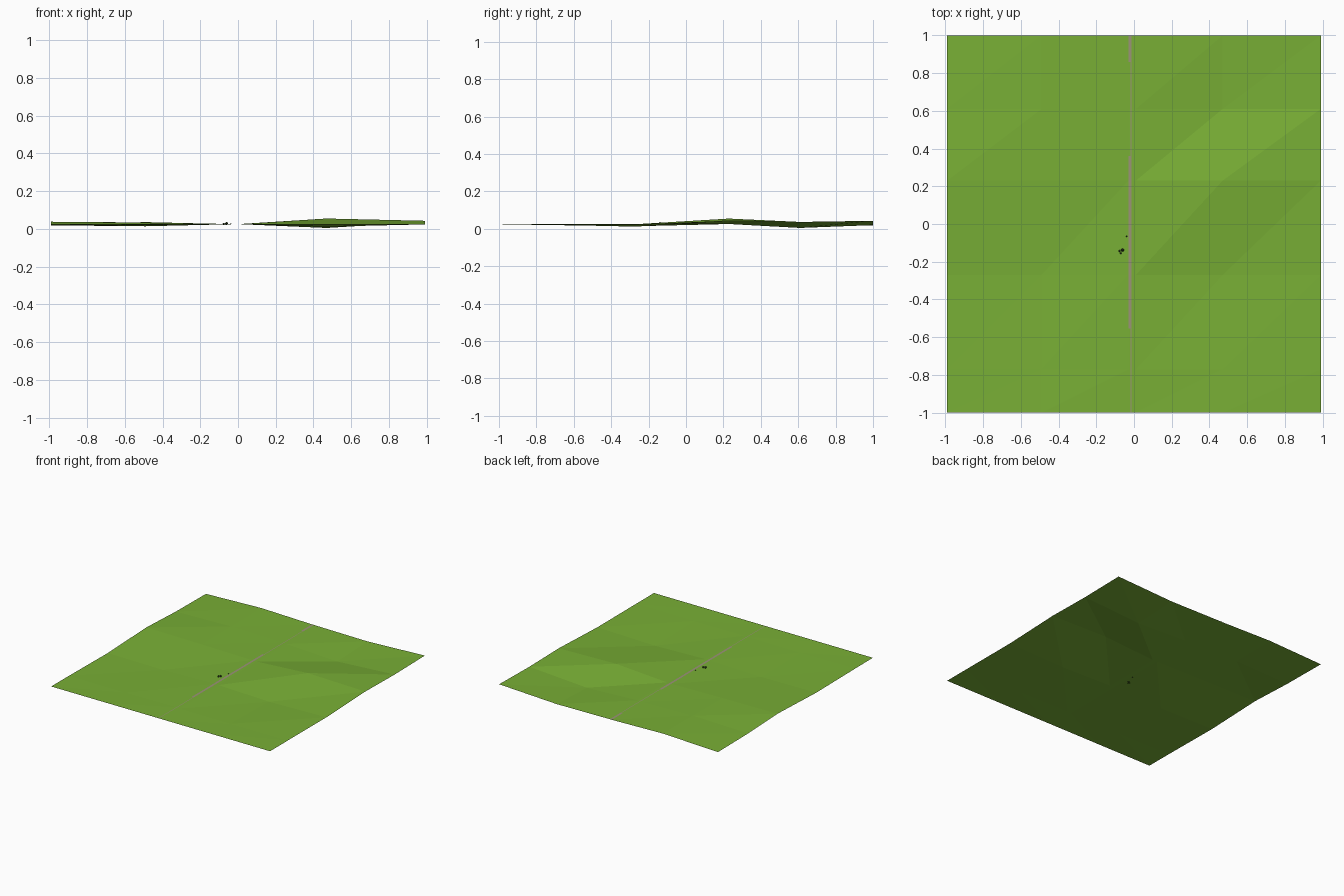
import bpy, bmesh

if "Cube" in bpy.data.objects:
    bpy.data.objects.remove(bpy.data.objects["Cube"])

def material(name, rgb):
    m = bpy.data.materials.new(name)
    m.diffuse_color = (*rgb, 1)
    m.use_nodes = True
    m.node_tree.nodes["Principled BSDF"].inputs["Base Color"].default_value = m.diffuse_color
    return m

GRASS = material("grass green", (0.19, 0.43, 0.036))
ROAD = material("road tan", (0.33, 0.29, 0.19))
DARK = material("dark green", (0.03, 0.06, 0.015))

def add_object(name, bm, mat):
    me = bpy.data.meshes.new(name)
    bm.to_mesh(me)
    bm.free()
    me.materials.append(mat)
    ob = bpy.data.objects.new(name, me)
    bpy.context.collection.objects.link(ob)
    return ob

# Rolling low-poly ground: coarse height grid, rows run front to back
XS = [-0.99, -0.49, -0.03, 0.01, 0.47, 0.99]
YS = [-1.0, -0.77, -0.27, 0.23, 0.61, 1.0]
HEIGHTS = [
    [25, 25, 25, 25, 25, 25],
    [24, 21, 25, 25, 23, 25],
    [19, 14, 25, 25, 12, 24],
    [38, 33, 26, 26, 55, 43],
    [22, 34, 25, 25, 5, 37],
    [18, 36, 25, 25, 20, 43],
]
bm = bmesh.new()
grid = [[bm.verts.new((x, y, h / 1000)) for x, h in zip(XS, row)]
        for y, row in zip(YS, HEIGHTS)]
for j in range(len(YS) - 1):
    for i in range(len(XS) - 1):
        a, b = grid[j][i], grid[j][i + 1]
        c, d = grid[j + 1][i + 1], grid[j + 1][i]
        bm.faces.new((a, b, c))
        bm.faces.new((a, c, d))
add_object("ground", bm, GRASS)

# Narrow road pieces lying just above the grass
def strip(name, x, width, y0, y1, z):
    bm = bmesh.new()
    bm.faces.new([bm.verts.new(p) for p in (
        (x - width / 2, y0, z), (x + width / 2, y0, z),
        (x + width / 2, y1, z), (x - width / 2, y1, z))])
    add_object(name, bm, ROAD)

strip("road_middle", -0.021, 0.018, -0.555, 0.36, 0.0268)
strip("road_back", -0.021, 0.018, 0.86, 1.0, 0.0262)
strip("road_edge_back", -0.017, 0.005, 0.36, 0.86, 0.0264)
strip("road_edge_front", -0.017, 0.005, -1.0, -0.555, 0.0256)

# Tiny shrubs beside the road
def shrub(name, x, y, z, r):
    bm = bmesh.new()
    bmesh.ops.create_icosphere(bm, subdivisions=1, radius=r)
    bmesh.ops.translate(bm, verts=bm.verts, vec=(x, y, z))
    add_object(name, bm, DARK)

shrub("shrub_large", -0.061, -0.138, 0.028, 0.009)
shrub("shrub_left", -0.077, -0.143, 0.026, 0.006)
shrub("shrub_front", -0.07, -0.155, 0.026, 0.005)
shrub("shrub_small", -0.039, -0.065, 0.026, 0.004)
